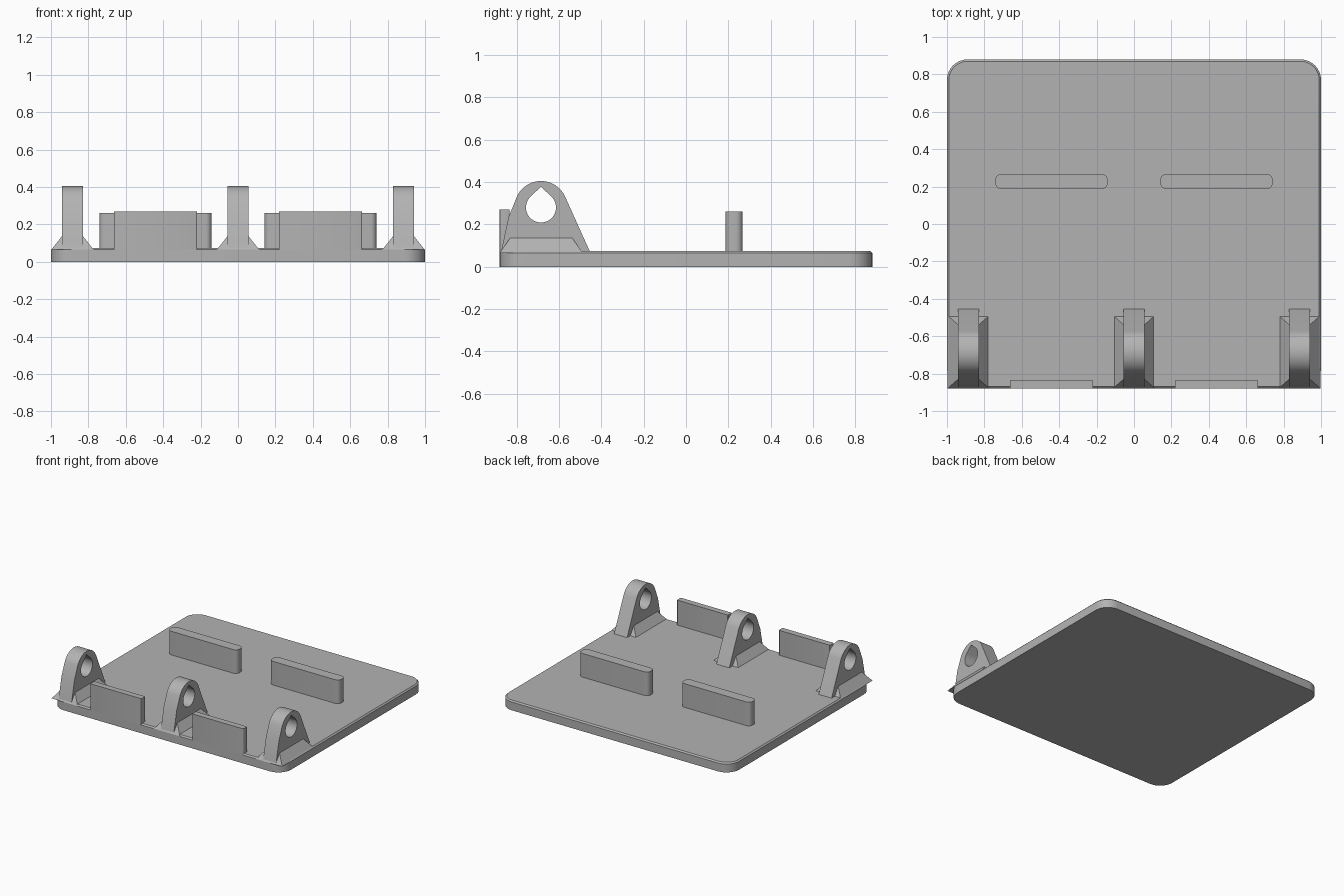
import bpy, bmesh
from math import sin, cos, radians, pi
from mathutils import Matrix, Vector

if "Cube" in bpy.data.objects:
    bpy.data.objects.remove(bpy.data.objects["Cube"], do_unlink=True)

GREY = (0.45, 0.45, 0.45, 1)
grey = bpy.data.materials.new("plain grey")
grey.use_nodes = True
grey.diffuse_color = GREY
grey.node_tree.nodes["Principled BSDF"].inputs["Base Color"].default_value = GREY


def arc(cx, cy, r, start, end, steps):
    angles = [radians(start + (end - start) * i / steps) for i in range(steps + 1)]
    return [(cx + r * cos(a), cy + r * sin(a)) for a in angles]


def rounded_rect(x0, x1, y0, y1, r, steps=8):
    corners = [(x1 - r, y1 - r), (x0 + r, y1 - r), (x0 + r, y0 + r), (x1 - r, y0 + r)]
    return [p for i, (x, y) in enumerate(corners)
            for p in arc(x, y, r, 90 * i, 90 * i + 90, steps)]


def finish(bm, name, smooth=True):
    bmesh.ops.recalc_face_normals(bm, faces=bm.faces)
    mesh = bpy.data.meshes.new(name)
    bm.to_mesh(mesh)
    bm.free()
    mesh.materials.append(grey)
    ob = bpy.data.objects.new(name, mesh)
    bpy.context.collection.objects.link(ob)
    if smooth:
        bpy.ops.object.select_all(action='DESELECT')
        ob.select_set(True)
        bpy.context.view_layer.objects.active = ob
        bpy.ops.object.shade_smooth_by_angle(angle=radians(25))
    return ob


def prism(outline, z0, z1, holes=()):
    """Extrude a flat outline, with optional holes, from z0 to z1."""
    bm = bmesh.new()
    edges = []
    for loop in (outline, *holes):
        verts = [bm.verts.new((x, y, z0)) for x, y in loop]
        if not holes:
            bm.faces.new(verts)
        else:
            edges += [bm.edges.new((verts[i - 1], v)) for i, v in enumerate(verts)]
    if holes:
        bmesh.ops.triangle_fill(bm, edges=edges, use_beauty=True, normal=(0, 0, 1))
    ext = bmesh.ops.extrude_face_region(bm, geom=bm.faces[:])
    moved = [g for g in ext["geom"] if isinstance(g, bmesh.types.BMVert)]
    bmesh.ops.translate(bm, verts=moved, vec=(0, 0, z1 - z0))
    return bm


# Base plate with rounded corners and a chamfered top rim
bm = prism(rounded_rect(-1, 1, -0.88, 0.88, 0.11), 0, 0.075)
rim = [e for e in bm.edges if all(v.co.z > 0.07 for v in e.verts)]
bmesh.ops.bevel(bm, geom=rim, offset=0.01, segments=1, affect='EDGES')
finish(bm, "base_plate")

# Rear ribs and front tabs, one pair on each side
for side, label in ((-1, "right"), (1, "left")):
    c = side * 0.441
    finish(prism(rounded_rect(c - 0.3, c + 0.3, 0.187, 0.268, 0.032), 0.06, 0.26),
           f"rear_rib_{label}")
    finish(prism(rounded_rect(c - 0.222, c + 0.222, -0.88, -0.833, 0.008, 3), 0.065, 0.27),
           f"front_tab_{label}")

# Hinge lugs: side profile with a teardrop hole, and a flared foot
HY, HZ = -0.685, 0.28
profile = ([(-0.875, 0.065), (-0.838, 0.235)]
           + arc(HY, HZ, 0.125, 155, 25, 20) + [(-0.451, 0.065)])
teardrop = arc(HY, HZ, 0.071, 135, 405, 28) + [(HY, HZ + 0.098)]
yz_to_world = Matrix(((0, 0, 1, 0), (1, 0, 0, 0), (0, 1, 0, 0), (0, 0, 0, 1)))

for x, label in ((-0.885, "right"), (0, "middle"), (0.885, "left")):
    bm = prism(profile, -0.056, 0.056, [teardrop])
    bm.transform(Matrix.Translation((x, 0, 0)) @ yz_to_world)
    finish(bm, f"hinge_lug_{label}")

    bm = prism([(x - 0.113, -0.88), (x + 0.113, -0.88),
                (x + 0.113, -0.488), (x - 0.113, -0.488)], 0.065, 0.137)
    for v in bm.verts:
        if v.co.z > 0.1:
            v.co.x += 0.057 if v.co.x < x else -0.057
            v.co.y += 0.05 if v.co.y < HY else -0.05
    finish(bm, f"hinge_foot_{label}", smooth=False)
